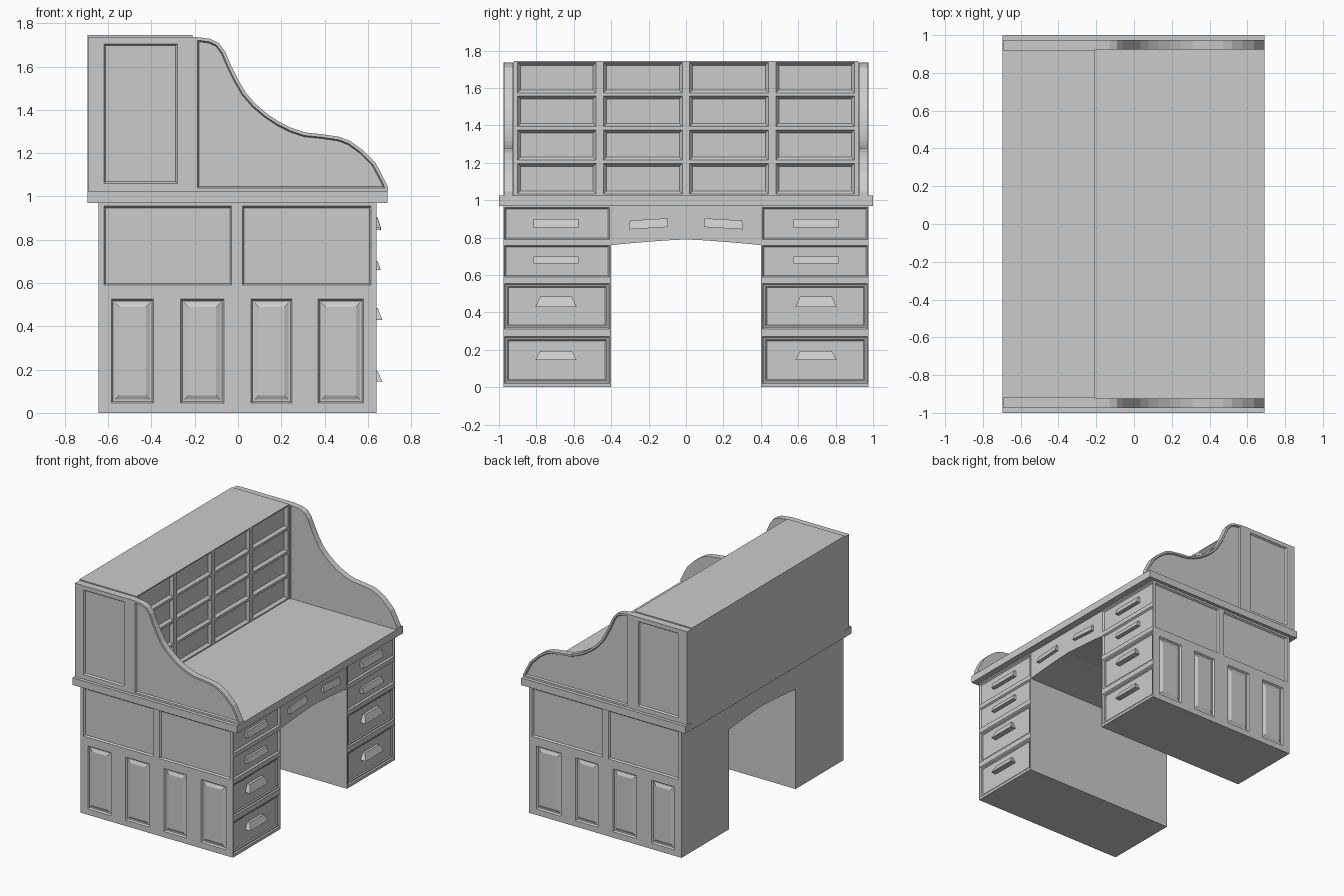
import bpy, bmesh
from mathutils import Vector

if "Cube" in bpy.data.objects:
    bpy.data.objects.remove(bpy.data.objects["Cube"])


def finish(name, bm, mirror=False):
    """Turn a bmesh into an object, optionally mirrored across y = 0."""
    bmesh.ops.recalc_face_normals(bm, faces=bm.faces)
    me = bpy.data.meshes.new(name)
    bm.to_mesh(me)
    bm.free()
    ob = bpy.data.objects.new(name, me)
    bpy.context.collection.objects.link(ob)
    if mirror:
        m = ob.modifiers.new("mirror", 'MIRROR')
        m.use_axis = (False, True, False)
        m.use_mirror_merge = False
    return ob


def box_bm(lo, hi):
    bm = bmesh.new()
    bmesh.ops.create_cube(bm, size=1)
    for v in bm.verts:
        v.co = Vector([lo[i] + (v.co[i] + 0.5) * (hi[i] - lo[i]) for i in range(3)])
    return bm


def sink(bm, faces, steps):
    """Inset a flat region repeatedly; each step is (inset, offset along normal)."""
    n = faces[0].normal.copy()
    for inset, depth in steps:
        bmesh.ops.inset_region(bm, faces=faces, thickness=inset, use_even_offset=True,
                               use_boundary=True)
        for v in {v for f in faces for v in f.verts}:
            v.co += n * depth


def panel(bm, normal, rect, steps):
    """Cut a rectangular moulded panel (a0, a1, z0, z1) into the face with this normal."""
    n = Vector(normal)
    axis = 1 if abs(n.x) > 0.5 else 0
    level = max(v.co.dot(n) for v in bm.verts)
    a0, a1, z0, z1 = rect

    def on_face():
        bm.normal_update()
        return [f for f in bm.faces if f.normal.dot(n) > 0.99
                and abs(f.calc_center_median().dot(n) - level) < 1e-4]

    for ax, value in ((axis, a0), (axis, a1), (2, z0), (2, z1)):
        faces = on_face()
        geom = list({g for f in faces for g in (*f.verts, *f.edges)}) + faces
        co, no = Vector((0, 0, 0)), Vector((0, 0, 0))
        co[ax], no[ax] = value, 1
        bmesh.ops.bisect_plane(bm, geom=geom, plane_co=co, plane_no=no, dist=1e-5)
    picked = []
    for f in on_face():
        c = f.calc_center_median()
        if a0 < c[axis] < a1 and z0 < c.z < z1:
            picked.append(f)
    sink(bm, picked, steps)


def prism_bm(points, to3d, offset):
    bm = bmesh.new()
    face = bm.faces.new([bm.verts.new(to3d(a, b)) for a, b in points])
    ext = bmesh.ops.extrude_face_region(bm, geom=[face], use_keep_orig=True)
    moved = [g for g in ext["geom"] if isinstance(g, bmesh.types.BMVert)]
    bmesh.ops.translate(bm, verts=moved, vec=offset)
    bmesh.ops.recalc_face_normals(bm, faces=bm.faces)
    return bm


def handle(name, y, z0, z1, wide, narrow, reach, tilt=0.0):
    """Wedge-shaped drawer pull, fixed at the top and standing out at the bottom."""
    bm = bmesh.new()
    for s in (-1, 1):
        for x, z, w in ((0.62, z0, wide), (reach, z0, wide),
                        (0.645, z1, narrow), (0.62, z1, narrow)):
            bm.verts.new((x, y + s * w, z + s * w * tilt))
    bmesh.ops.convex_hull(bm, input=bm.verts)
    finish(name, bm, mirror=True)


GROOVE = [(0.008, -0.012), (0.006, 0.0)]
RAISED = [(0.008, -0.012), (0.008, 0.0), (0.02, 0.01)]
FRAMED = [(0.008, -0.008), (0.008, 0.0), (0.006, -0.007)]
SIDE, FRONT = (0, 1, 0), (1, 0, 0)

# Drawer pedestals with panelled outer sides
bm = box_bm((-0.645, 0.40, 0), (0.64, 0.975, 0.97))
for x0, x1 in ((-0.62, -0.03), (0.02, 0.615)):
    panel(bm, SIDE, (x0, x1, 0.59, 0.955), GROOVE)
for x0, x1 in ((-0.585, -0.39), (-0.265, -0.065), (0.06, 0.25), (0.37, 0.58)):
    panel(bm, SIDE, (x0, x1, 0.045, 0.525), RAISED)
for z0, z1, steps in ((0.79, 0.96, GROOVE), (0.59, 0.757, GROOVE),
                      (0.31, 0.555, FRAMED), (0.02, 0.27, FRAMED)):
    panel(bm, FRONT, (0.41, 0.97, z0, z1), steps)
finish("drawer_pedestals", bm, mirror=True)

# Drawer pulls
for i, (z0, z1, w, nw, reach) in enumerate((
        (0.855, 0.90, 0.12, 0.12, 0.66), (0.66, 0.70, 0.12, 0.12, 0.66),
        (0.43, 0.485, 0.11, 0.085, 0.667), (0.145, 0.193, 0.11, 0.085, 0.667))):
    handle(f"drawer_pull_{i + 1}", 0.695, z0, z1, w, nw, reach)
handle("centre_pull", 0.2, 0.85, 0.897, 0.105, 0.1, 0.66, tilt=-0.06)

# Arched centre section over the knee space
arch = [(-0.4, 0.97)] + [(y, 0.79 - 0.03 * (abs(y) / 0.4) ** 1.3)
                         for y in (-0.4, -0.3, -0.2, -0.1, 0, 0.1, 0.2, 0.3, 0.4)]
arch.append((0.4, 0.97))
bm = prism_bm(arch, lambda y, z: (-0.645, y, z), (1.28, 0, 0))
finish("arched_centre", bm)

# Desk top
finish("desk_top", box_bm((-0.695, -1, 0.97), (0.69, 1, 1.025)))

# Upper cabinet with a four by four front of small compartments
bm = box_bm((-0.695, -0.92, 1.025), (-0.21, 0.92, 1.745))
for y in (-0.69, -0.23, 0.23, 0.69):
    for z in (1.115, 1.295, 1.475, 1.655):
        panel(bm, FRONT, (y - 0.21, y + 0.21, z - 0.081, z + 0.081), [(0.016, -0.02)])
finish("compartment_cabinet", bm)

# Cabinet side boards
bm = box_bm((-0.693, 0.92, 1.025), (-0.2, 0.975, 1.737))
panel(bm, SIDE, (-0.62, -0.28, 1.06, 1.705), GROOVE)
finish("cabinet_sides", bm, mirror=True)

# Curved side wings with a moulded edge
curve = [(-0.2, 1.025), (-0.2, 1.737), (-0.13, 1.728), (-0.09, 1.71), (-0.06, 1.67),
         (-0.03, 1.6), (0.0, 1.54), (0.035, 1.48), (0.078, 1.43), (0.13, 1.385),
         (0.19, 1.345), (0.25, 1.315), (0.31, 1.295), (0.39, 1.287), (0.47, 1.275),
         (0.52, 1.255), (0.575, 1.215), (0.635, 1.155), (0.665, 1.1), (0.692, 1.045),
         (0.692, 1.025)]
bm = prism_bm(curve, lambda x, z: (x, 0.925, z), (0, 0.048, 0))
bm.normal_update()
sink(bm, [f for f in bm.faces if f.normal.y > 0.9],
     [(0.014, 0), (0.006, -0.012), (0.005, 0)])
finish("curved_wings", bm, mirror=True)
